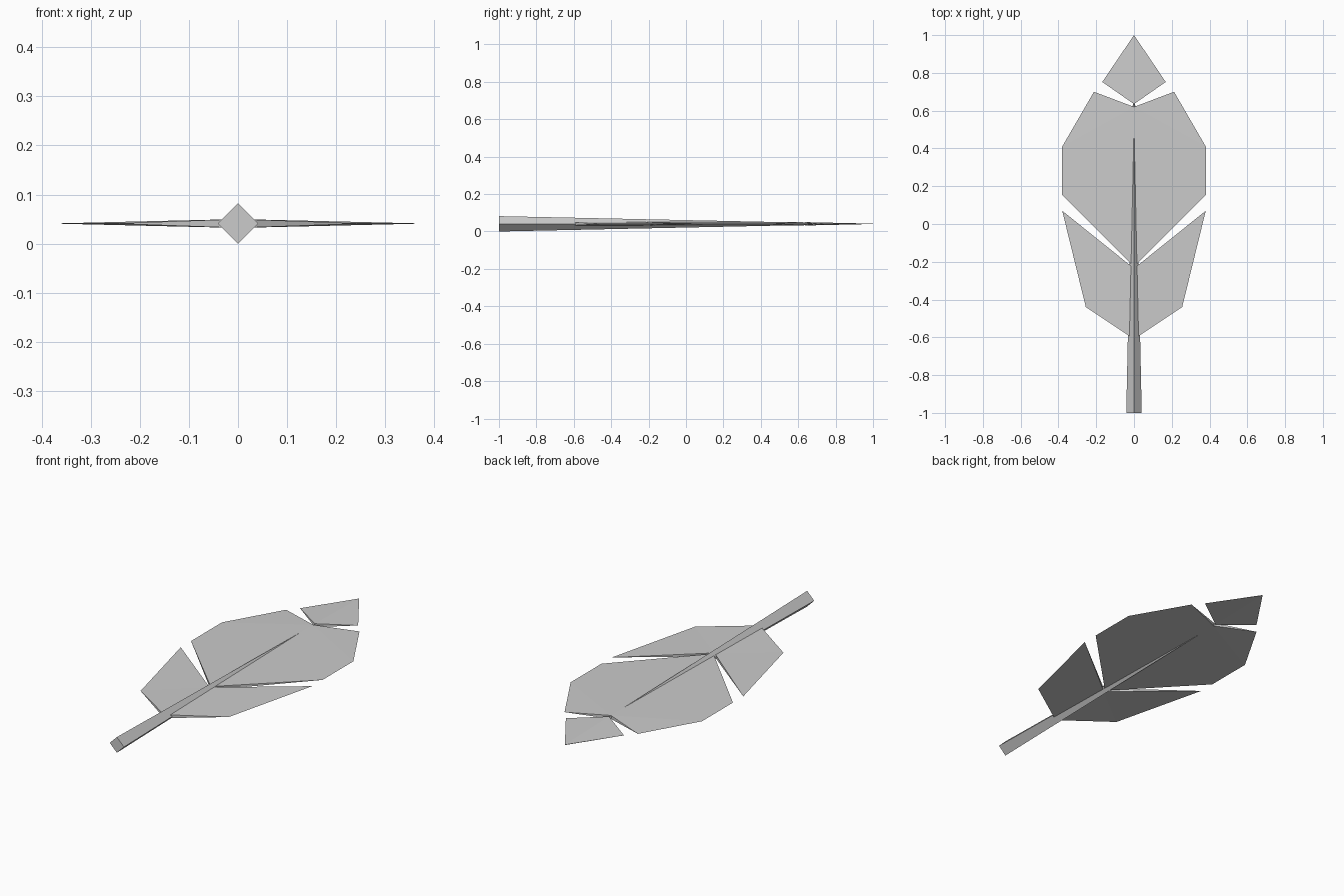
import bpy, bmesh

if "Cube" in bpy.data.objects:
    bpy.data.objects.remove(bpy.data.objects["Cube"])

Z = 0.041      # mid height of the feather
HALF = 0.009   # half thickness of the vanes at the spine


def finish(name, bm):
    bmesh.ops.recalc_face_normals(bm, faces=bm.faces)
    me = bpy.data.meshes.new(name)
    bm.to_mesh(me)
    bm.free()
    ob = bpy.data.objects.new(name, me)
    bpy.context.collection.objects.link(ob)


def vane(name, low, high, outer, high_half=HALF):
    """Thin vane: thick along the spine, knife-sharp at the outer edge."""
    bm = bmesh.new()
    spine = []
    for s in (1, -1):
        a = bm.verts.new((0, low, Z + s * HALF))
        b = bm.verts.new((0, high, Z + s * high_half))
        spine.append((a, b))
    for side in (1, -1):
        edge = [bm.verts.new((side * x, y, Z)) for x, y in outer]
        for a, b in spine:
            # triangles fan from the spine to the outline
            ring = [b] + edge + [a]
            if len(outer) > 2:
                bm.faces.new((b, edge[0], edge[1]))
                bm.faces.new((b, edge[1], edge[2], a))
            else:
                for i in range(1, len(ring) - 1):
                    bm.faces.new((ring[0], ring[i], ring[i + 1]))
        # close the ends at the spine
        bm.faces.new((spine[0][0], spine[1][0], edge[-1]))
        bm.faces.new((spine[0][1], spine[1][1], edge[0]))
    bmesh.ops.remove_doubles(bm, verts=bm.verts, dist=1e-5)
    finish(name, bm)


# Shaft: diamond section tapering to a point
bm = bmesh.new()
r = 0.041
base = [bm.verts.new((x * r, -1, Z + z * r))
        for x, z in ((1, 0), (0, 1), (-1, 0), (0, -1))]
tip = bm.verts.new((0, 0.94, Z))
bm.faces.new(base)
for i in range(4):
    bm.faces.new((base[i], base[(i + 1) % 4], tip))
finish("shaft", bm)

# Vanes, mirrored about the shaft
vane("lower_vane", -0.61, -0.235, [(0.38, 0.07), (0.255, -0.44)])
vane("middle_vane", -0.225, 0.62, [(0.212, 0.70), (0.38, 0.41), (0.38, 0.155)])
vane("tip_vane", 0.635, 1.0, [(0.168, 0.752)], high_half=0.001)
